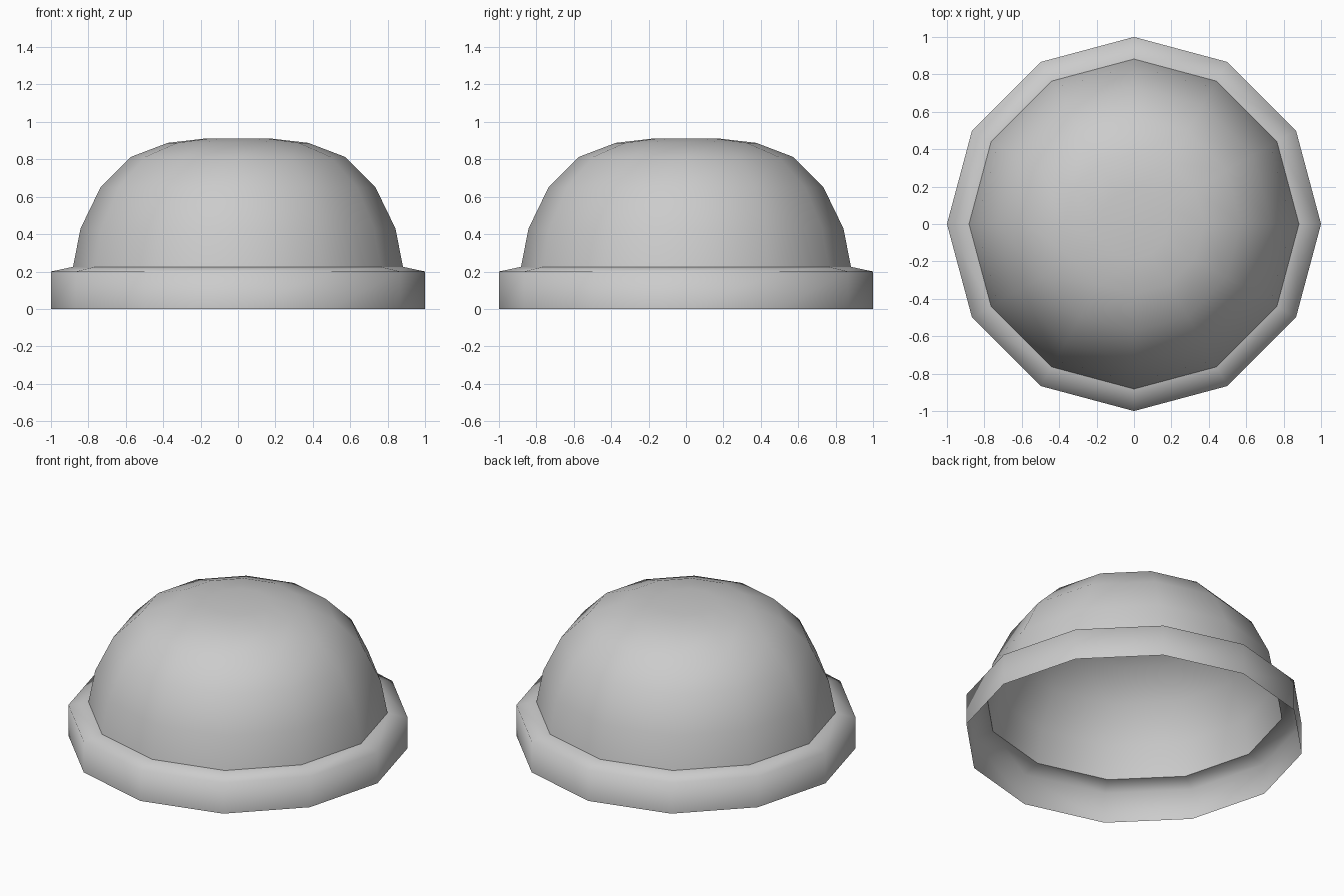
import bpy, bmesh
from math import cos, sin, tau

if "Cube" in bpy.data.objects:
    bpy.data.objects.remove(bpy.data.objects["Cube"])

SIDES = 12


def revolve(name, profile, capped=False):
    """Spin an (r, z) profile, listed bottom to top, into an open smooth shell."""
    bm = bmesh.new()
    rings = [[bm.verts.new((r * cos(tau * i / SIDES), r * sin(tau * i / SIDES), z))
              for i in range(SIDES)] for r, z in profile]
    for low, high in zip(rings, rings[1:]):
        for i in range(SIDES):
            j = (i + 1) % SIDES
            bm.faces.new((low[i], low[j], high[j], high[i]))
    if capped:
        pole = bm.verts.new((0, 0, profile[-1][1]))
        for i in range(SIDES):
            bm.faces.new((rings[-1][i], rings[-1][(i + 1) % SIDES], pole))
    for f in bm.faces:
        f.smooth = True
    mesh = bpy.data.meshes.new(name)
    bm.to_mesh(mesh)
    bm.free()
    obj = bpy.data.objects.new(name, mesh)
    bpy.context.collection.objects.link(obj)
    return obj


# Rolled brim: upright band and a narrow sloping ledge, open underneath
revolve("brim", [(1, 0), (1, 0.2), (0.882, 0.225)])

# Hollow dome rising from the inner edge of the brim
revolve("dome", [(0.882, 0.225), (0.842, 0.43), (0.735, 0.65),
                 (0.572, 0.813), (0.375, 0.888), (0.185, 0.91)], capped=True)
